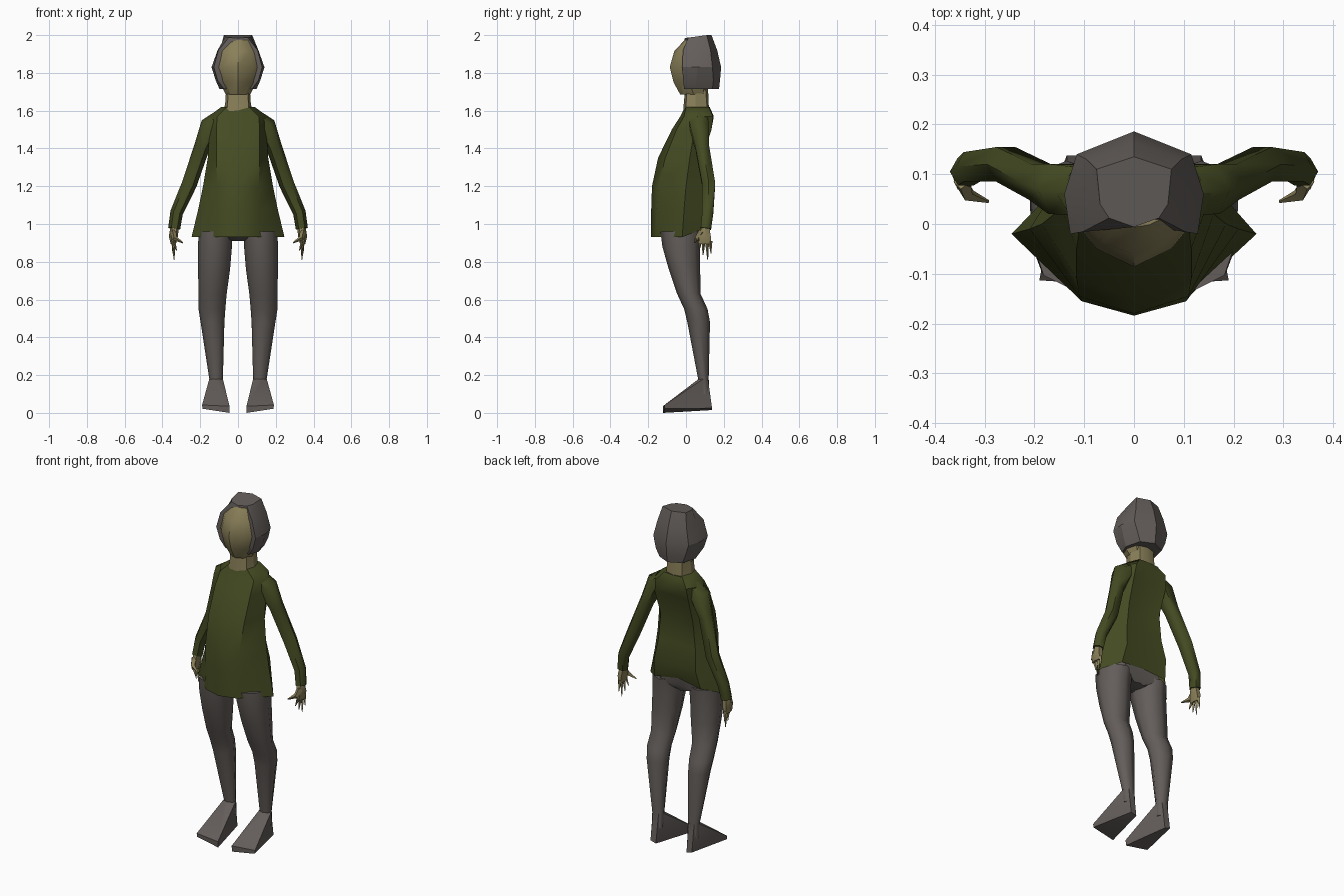
import bpy, bmesh, math
from mathutils import Vector


def material(name, rgb):
    m = bpy.data.materials.new(name)
    m.diffuse_color = (*rgb, 1)
    return m


GREEN = material("olive_cloth", (0.058, 0.070, 0.016))
GREY = material("warm_grey", (0.125, 0.110, 0.102))
SKIN = material("tan_skin", (0.250, 0.212, 0.098))


def finish(name, bm, mat, angle=40):
    bmesh.ops.recalc_face_normals(bm, faces=bm.faces)
    me = bpy.data.meshes.new(name)
    bm.to_mesh(me)
    bm.free()
    me.materials.append(mat)
    ob = bpy.data.objects.new(name, me)
    bpy.context.collection.objects.link(ob)
    bpy.ops.object.select_all(action='DESELECT')
    ob.select_set(True)
    bpy.context.view_layer.objects.active = ob
    bpy.ops.object.shade_smooth_by_angle(angle=math.radians(angle))
    return ob


def loft(name, rings, mat, angle=40, cap_start=True, cap_end=True):
    """Skin a list of closed rings that share one point count."""
    bm = bmesh.new()
    vs = [[bm.verts.new(p) for p in r] for r in rings]
    n = len(vs[0])
    for a, b in zip(vs, vs[1:]):
        for i in range(n):
            j = (i + 1) % n
            bm.faces.new((a[i], a[j], b[j], b[i]))
    if cap_start:
        bm.faces.new(vs[0])
    if cap_end:
        bm.faces.new(vs[-1])
    return finish(name, bm, mat, angle)


def mirrored_ring(z, front, half, back):
    """Left-right symmetric ring: front centre, side points, back centre."""
    pts = [(0, front, z)] + [(x, y, z) for x, y in half] + [(0, back, z)]
    return pts + [(-x, y, z) for x, y in reversed(half)]


def oval(cx, cy, z, rx, ry, n=8):
    return [(cx + rx * math.cos(math.tau * i / n),
             cy + ry * math.sin(math.tau * i / n), z) for i in range(n)]


def tube(path, n=6):
    """Rings perpendicular to a path of (x, y, z, radius)."""
    pts = [Vector(p[:3]) for p in path]
    rings = []
    for i, p in enumerate(pts):
        d = (pts[min(i + 1, len(pts) - 1)] - pts[max(i - 1, 0)]).normalized()
        u = d.cross(Vector((0, 1, 0))).normalized()
        v = d.cross(u)
        rings.append([p + path[i][3] * (u * math.cos(math.tau * k / n)
                                        + v * math.sin(math.tau * k / n))
                      for k in range(n)])
    return rings


def flip(rings, s):
    return [[(s * p[0], p[1], p[2]) for p in r] for r in rings]


# Sweater body, flared at the hem and open underneath
torso = [
    mirrored_ring(0.93, -0.184, [(0.10, -0.155), (0.246, -0.02), (0.15, 0.08)], 0.07),
    mirrored_ring(1.08, -0.184, [(0.105, -0.155), (0.21, -0.01), (0.135, 0.105)], 0.10),
    mirrored_ring(1.20, -0.180, [(0.11, -0.145), (0.185, 0.0), (0.12, 0.085)], 0.08),
    mirrored_ring(1.35, -0.148, [(0.115, -0.11), (0.16, 0.02), (0.105, 0.085)], 0.07),
    mirrored_ring(1.50, -0.075, [(0.115, -0.05), (0.15, 0.045), (0.11, 0.135)], 0.12),
    mirrored_ring(1.57, -0.03, [(0.11, -0.01), (0.155, 0.06), (0.10, 0.143)], 0.147),
    mirrored_ring(1.62, -0.004, [(0.06, 0.0), (0.088, 0.06), (0.06, 0.12)], 0.125),
]
# Lift the back of the hem
torso[0] = [(x, y, z + (0.04 if y > 0.075 else 0.06 if y > 0.06 else 0))
            for x, y, z in torso[0]]
loft("sweater_body", torso, GREEN, 45, cap_start=False)

# Trouser seat inside the hem
loft("trouser_seat", [
    mirrored_ring(0.91, -0.05, [(0.03, -0.04), (0.04, 0.0), (0.03, 0.04)], 0.05),
    mirrored_ring(0.945, -0.13, [(0.10, -0.13), (0.205, -0.02), (0.12, 0.07)], 0.06),
    mirrored_ring(1.05, -0.12, [(0.09, -0.11), (0.17, -0.01), (0.11, 0.07)], 0.07),
], GREY)

# Neck
loft("neck", [
    mirrored_ring(1.59, -0.015, [(0.06, -0.005), (0.08, 0.05), (0.055, 0.11)], 0.125),
    mirrored_ring(1.635, -0.012, [(0.055, 0.0), (0.068, 0.05), (0.05, 0.11)], 0.12),
    mirrored_ring(1.76, 0.0, [(0.05, 0.01), (0.06, 0.05), (0.045, 0.10)], 0.115),
], SKIN, 30)

# Head with a ridge down the middle of the face
loft("head", [
    mirrored_ring(1.685, -0.03, [(0.04, -0.012), (0.065, 0.04), (0.05, 0.09)], 0.10),
    mirrored_ring(1.75, -0.066, [(0.065, -0.035), (0.097, 0.02), (0.08, 0.10)], 0.12),
    mirrored_ring(1.83, -0.086, [(0.075, -0.05), (0.115, 0.0), (0.09, 0.10)], 0.13),
    mirrored_ring(1.915, -0.062, [(0.06, -0.038), (0.095, 0.0), (0.08, 0.10)], 0.12),
    mirrored_ring(1.975, -0.006, [(0.03, -0.002), (0.055, 0.01), (0.05, 0.08)], 0.10),
], SKIN, 30)

# Hair as a faceted cap around the back of the head
hair = [
    mirrored_ring(1.715, 0.03, [(0.075, -0.01), (0.098, 0.05), (0.075, 0.14)], 0.175),
    mirrored_ring(1.76, 0.0, [(0.108, -0.015), (0.118, 0.055), (0.095, 0.145)], 0.18),
    mirrored_ring(1.83, 0.0, [(0.128, -0.02), (0.14, 0.06), (0.115, 0.14)], 0.186),
    mirrored_ring(1.92, 0.0, [(0.104, -0.016), (0.108, 0.05), (0.095, 0.13)], 0.165),
    mirrored_ring(1.985, -0.006, [(0.05, 0.012), (0.068, 0.04), (0.075, 0.11)], 0.135),
]
hair[-1] = [(x, y, 1.985 + 0.015 * min(max(y, 0) / 0.11, 1)) for x, y, z in hair[-1]]
loft("hair", hair, GREY, 20)

for s, side in ((1, "left"), (-1, "right")):
    # Sleeve from shoulder through elbow to cuff
    sleeve = tube([(0.09, 0.065, 1.55, 0.055), (0.145, 0.07, 1.515, 0.058),
                   (0.19, 0.085, 1.41, 0.042), (0.258, 0.12, 1.21, 0.040),
                   (0.325, 0.115, 1.06, 0.034), (0.338, 0.105, 0.975, 0.032)])
    loft(side + "_sleeve", flip(sleeve, s), GREEN, 60)

    # Palm, fingers and thumb
    loft(side + "_palm", flip([oval(0.335, 0.103, 0.99, 0.022, 0.022, 6),
                               oval(0.342, 0.100, 0.935, 0.024, 0.036, 6),
                               oval(0.342, 0.100, 0.895, 0.014, 0.036, 6)], s), SKIN)
    for k, tip in enumerate([(0.325, 0.070, 0.86), (0.335, 0.09, 0.835),
                             (0.338, 0.115, 0.81), (0.345, 0.132, 0.845)]):
        base = (0.342, 0.075 + 0.018 * k, 0.91, 0.011)
        loft(f"{side}_finger_{k + 1}", flip(tube([base, (*tip, 0.002)], 4), s), SKIN)
    thumb = tube([(0.345, 0.085, 0.96, 0.018), (0.335, 0.06, 0.925, 0.014),
                  (0.292, 0.045, 0.90, 0.003)], 4)
    loft(side + "_thumb", flip(thumb, s), SKIN)

    # Trouser leg bending back at the knee
    leg = [oval(0.118, -0.025, 0.96, 0.09, 0.11), oval(0.122, -0.025, 0.88, 0.09, 0.10),
           oval(0.127, -0.008, 0.76, 0.085, 0.083), oval(0.134, 0.015, 0.63, 0.074, 0.062),
           oval(0.138, 0.052, 0.55, 0.071, 0.062), oval(0.135, 0.067, 0.48, 0.063, 0.060),
           oval(0.116, 0.092, 0.18, 0.036, 0.028), oval(0.116, 0.10, 0.10, 0.036, 0.025)]
    loft(side + "_trouser_leg", flip(leg, s), GREY, 60)

    # Wedge foot hulled from ankle, heel and toe points
    bm = bmesh.new()
    for x, y, z in oval(0.116, 0.092, 0.18, 0.036, 0.028, 6) + [
            (0.10, 0.138, 0.015), (0.135, 0.138, 0.025),
            (0.19, -0.113, 0.042), (0.188, -0.113, 0.022),
            (0.045, -0.123, 0.035), (0.045, -0.121, 0.0)]:
        bm.verts.new((s * x, y, z))
    bmesh.ops.convex_hull(bm, input=bm.verts)
    finish(side + "_foot", bm, GREY, 35)
